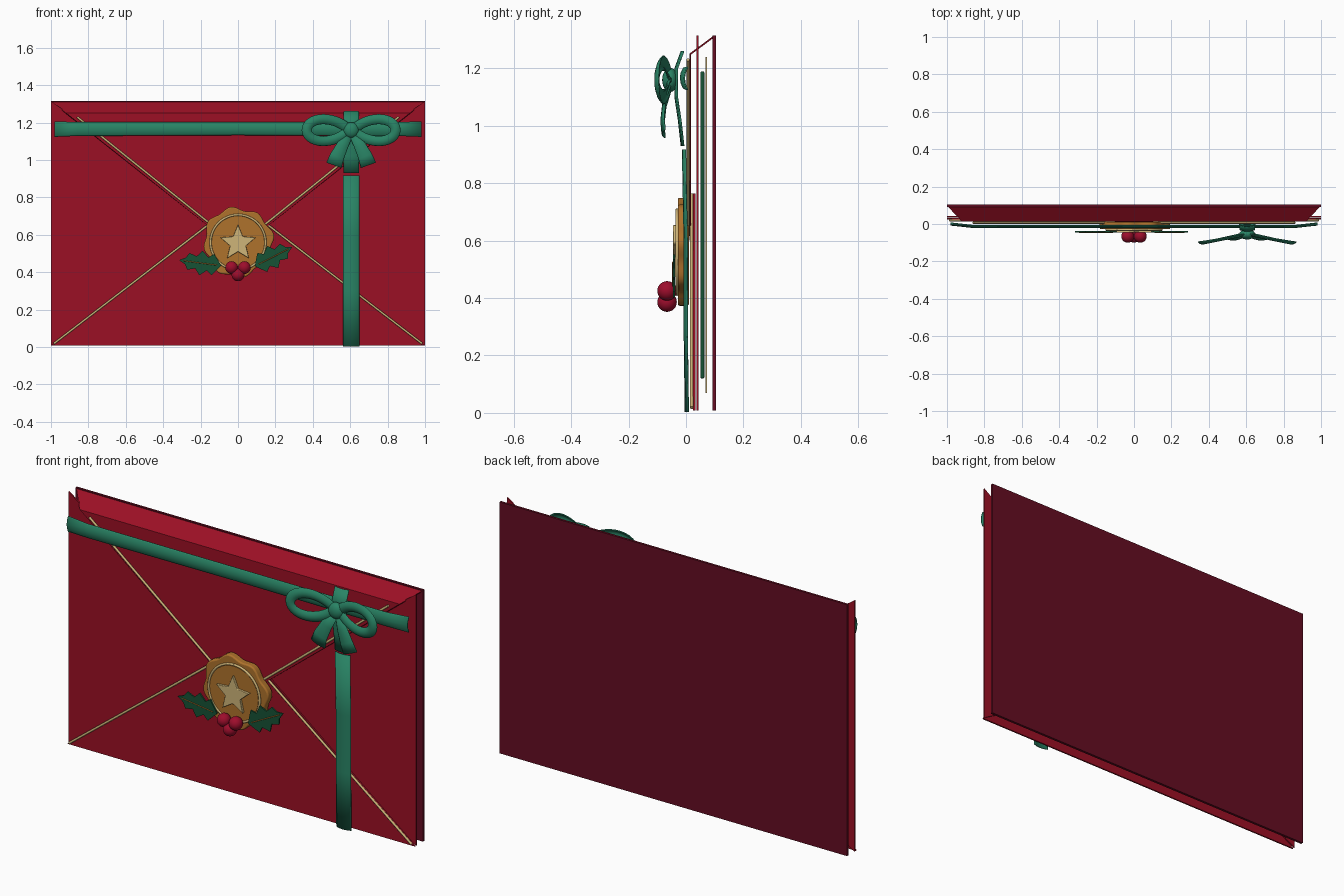
import bpy, bmesh, math
from mathutils import Vector, Matrix

cube = bpy.data.objects.get("Cube")
if cube:
    bpy.data.objects.remove(cube)


def material(name, r, g, b):
    m = bpy.data.materials.new(name)
    m.use_nodes = True
    m.diffuse_color = (r, g, b, 1)
    m.node_tree.nodes["Principled BSDF"].inputs["Base Color"].default_value = (r, g, b, 1)
    return m


RED = material("envelope red", 0.33, 0.005, 0.018)
DARK_RED = material("back dark red", 0.13, 0.004, 0.016)
GREEN = material("ribbon green", 0.022, 0.23, 0.13)
LEAF = material("leaf green", 0.008, 0.085, 0.035)
GOLD = material("wax gold", 0.43, 0.17, 0.025)
CREAM = material("pale gold", 0.62, 0.46, 0.19)
BERRY = material("berry red", 0.34, 0.004, 0.025)


def finish(bm, name, mat, smooth=None):
    bmesh.ops.recalc_face_normals(bm, faces=bm.faces)
    mesh = bpy.data.meshes.new(name)
    bm.to_mesh(mesh)
    bm.free()
    obj = bpy.data.objects.new(name, mesh)
    bpy.context.collection.objects.link(obj)
    mesh.materials.append(mat)
    if smooth:
        bpy.ops.object.select_all(action="DESELECT")
        obj.select_set(True)
        bpy.context.view_layer.objects.active = obj
        bpy.ops.object.shade_smooth_by_angle(angle=math.radians(smooth))
    return obj


def plate(name, outline, front, back, mat, bevel=0):
    """Outline in x and z, extruded from front to back along y."""
    bm = bmesh.new()
    face = bm.faces.new([bm.verts.new((x, front, z)) for x, z in outline])
    new = bmesh.ops.extrude_face_region(bm, geom=[face])["geom"]
    moved = [v for v in new if isinstance(v, bmesh.types.BMVert)]
    bmesh.ops.translate(bm, verts=moved, vec=(0, back - front, 0))
    obj = finish(bm, name, mat, 35 if bevel else None)
    if bevel:
        mod = obj.modifiers.new("soft edge", "BEVEL")
        mod.width, mod.segments = bevel, 3
    return obj


def rect(w, z0, z1):
    return [(-w, z0), (w, z0), (w, z1), (-w, z1)]


def ring(cx, cz, radius, n):
    """Outline around a centre, radius given as a function of the angle."""
    pts = []
    for i in range(n):
        a = math.tau * i / n + math.pi / 2
        r = radius(a, i)
        pts.append((cx + r * math.cos(a), cz + r * math.sin(a)))
    return pts


def ribbon(name, path, widths, arch=0.012, closed=False):
    """Band swept along a path, with a cross-section that bulges forward."""
    bm = bmesh.new()
    path = [Vector(p) for p in path]
    n, rows = len(path), []
    for i, p in enumerate(path):
        before = path[i - 1] if closed or i else p
        after = path[(i + 1) % n] if closed or i < n - 1 else p
        t = after - before
        side = Vector((-t.z, 0, t.x)).normalized() * widths[i % len(widths)] / 2
        rows.append([bm.verts.new(p + side * s - Vector((0, arch * (1 - s * s), 0)))
                     for s in (-1, -0.85, -0.5, 0, 0.5, 0.85, 1)])
    for i in range(n if closed else n - 1):
        a, b = rows[i], rows[(i + 1) % n]
        for k in range(6):
            bm.faces.new((a[k], a[k + 1], b[k + 1], b[k]))
    obj = finish(bm, name, GREEN, 60)
    mod = obj.modifiers.new("thickness", "SOLIDIFY")
    mod.thickness, mod.offset = 0.005, 0
    return obj


def cord(name, points, radius, mat):
    curve = bpy.data.curves.new(name, "CURVE")
    curve.dimensions = "3D"
    curve.bevel_depth, curve.bevel_resolution, curve.use_fill_caps = radius, 2, True
    s = curve.splines.new("POLY")
    s.points.add(len(points) - 1)
    for p, co in zip(s.points, points):
        p.co = (*co, 1)
    obj = bpy.data.objects.new(name, curve)
    bpy.context.collection.objects.link(obj)
    curve.materials.append(mat)


def ball(name, centre, scale, mat):
    bm = bmesh.new()
    bmesh.ops.create_uvsphere(bm, u_segments=24, v_segments=14, radius=1,
                              matrix=Matrix.Translation(centre) @ Matrix.Diagonal((*scale, 1)))
    finish(bm, name, mat, 60)


# Envelope: back, cards inside, side flaps and bottom flap
plate("back_panel", rect(1, 0.008, 1.315), 0.092, 0.105, DARK_RED)
plate("inner_card", rect(0.93, 0.07, 1.24), 0.068, 0.073, CREAM)
plate("inner_card_front", rect(0.88, 0.12, 1.19), 0.05, 0.064, LEAF, 0.005)
for s, side in ((1, "left"), (-1, "right")):
    plate(side + "_flap", [(s, 0.008), (s, 1.315), (s * 0.02, 0.62), (s * 0.02, 0.56)],
          0.036, 0.043, RED)
plate("bottom_flap", [(-1, 0.008), (1, 0.008), (0.03, 0.765), (-0.03, 0.765)],
      0.025, 0.033, RED)

# Top flap: sloping fold and hanging point
bm = bmesh.new()
row = [[bm.verts.new(p) for p in pair] for pair in (
    ((-1, 0.1, 1.313), (1, 0.1, 1.313)),
    ((-0.92, 0.015, 1.25), (0.92, 0.015, 1.25)),
    ((-0.1, 0.015, 0.6), (0.1, 0.015, 0.6)))]
for a, b in zip(row, row[1:]):
    bm.faces.new((a[0], a[1], b[1], b[0]))
flap = finish(bm, "top_flap", RED)
mod = flap.modifiers.new("thickness", "SOLIDIFY")
mod.thickness, mod.offset = 0.006, 0

# Gold cords along the flap edges
for s, side in ((1, "left"), (-1, "right")):
    cord("top_cord_" + side, [(s * 0.86, 0.007, 1.23), (s * 0.1, 0.007, 0.62)], 0.006, CREAM)
    cord("bottom_cord_" + side, [(s * 0.985, 0.02, 0.018), (s * 0.02, 0.02, 0.76)], 0.006, CREAM)

# Ribbons
ribbon("horizontal_ribbon", [(-0.98, 0.006, 1.165), (-0.86, -0.007, 1.166), (0, -0.007, 1.168),
                             (0.86, -0.007, 1.166), (0.98, 0.006, 1.165)],
       [0.08, 0.072, 0.068, 0.072, 0.08])
ribbon("vertical_ribbon", [(0.605, 0.008, 0.003), (0.605, 0.004, 0.3), (0.605, 0.004, 0.6),
                           (0.605, -0.002, 0.918)], [0.085], 0.01)
ribbon("vertical_ribbon_top", [(0.605, -0.008, 0.93), (0.605, -0.018, 1.02), (0.605, -0.03, 1.1),
                               (0.605, -0.03, 1.2), (0.605, -0.008, 1.26)], [0.08], 0.008)

# Bow
for s, side in ((1, "left"), (-1, "right")):
    loop = []
    for i in range(32):
        t = math.tau * i / 32
        u = (1 - math.cos(t)) / 2
        loop.append((0.605 + s * (0.015 + 0.223 * u), -0.05 - 0.045 * u,
                     1.16 + 0.068 * math.sin(t) * math.sin(t / 2) ** 0.5))
    ribbon("bow_loop_" + side, loop, [0.05], 0.013, True)
    ribbon("bow_tail_" + side,
           [(0.605 + s * x, y, z) for x, y, z in (
               (0.01, -0.05, 1.14), (0.045, -0.07, 1.08), (0.075, -0.077, 1.02),
               (0.092, -0.073, 0.972))],
           [0.04, 0.06, 0.075, 0.085], 0.01)
ball("bow_knot", (0.605, -0.055, 1.16), (0.042, 0.028, 0.042), GREEN)

# Wax seal with rim and star
plate("wax_seal", ring(0, 0.562, lambda a, i: 0.182 + 0.009 * math.sin(8 * a)
                       + 0.005 * math.sin(3 * a + 1), 96), -0.028, 0.01, GOLD, 0.007)
plate("seal_face", ring(0, 0.56, lambda a, i: 0.14, 48), -0.033, -0.02, GOLD)
cord("seal_rim", [(x, -0.031, z) for x, z in ring(0, 0.56, lambda a, i: 0.147, 49)]
     + [(0, -0.031, 0.707)], 0.006, CREAM)
plate("seal_star", ring(0, 0.555, lambda a, i: 0.045 if i % 2 else 0.1, 10),
      -0.046, -0.03, CREAM, 0.003)

# Holly leaves: spiky half outline, mirrored across the midrib
HALF = [(0.06, 0.3), (0.2, 0.95), (0.32, 0.6), (0.48, 1.1), (0.6, 0.55), (0.78, 0.75), (0.85, 0.3)]
for side, base, tip in (("left", (0.09, 0.432), (0.29, 0.535)),
                        ("right", (-0.09, 0.435), (-0.315, 0.465))):
    b, axis = Vector(base), Vector(tip) - Vector(base)
    across = Vector((-axis.y, axis.x)).normalized() * 0.06
    outline = [b] + [b + axis * t + across * w for t, w in HALF] + [b + axis]
    outline += [b + axis * t - across * w for t, w in reversed(HALF)]
    plate("holly_leaf_" + side, outline, -0.046, -0.038, LEAF)
    ends = [b + axis * t for t in (0.1, 0.9)]
    cord("leaf_midrib_" + side, [(p.x, -0.046, p.y) for p in ends], 0.0025, GOLD)

# Berries
for i, (x, z) in enumerate(((-0.034, 0.425), (0.034, 0.425), (0, 0.386))):
    ball("berry_%d" % (i + 1), (x, -0.066, z), (0.034,) * 3, BERRY)
